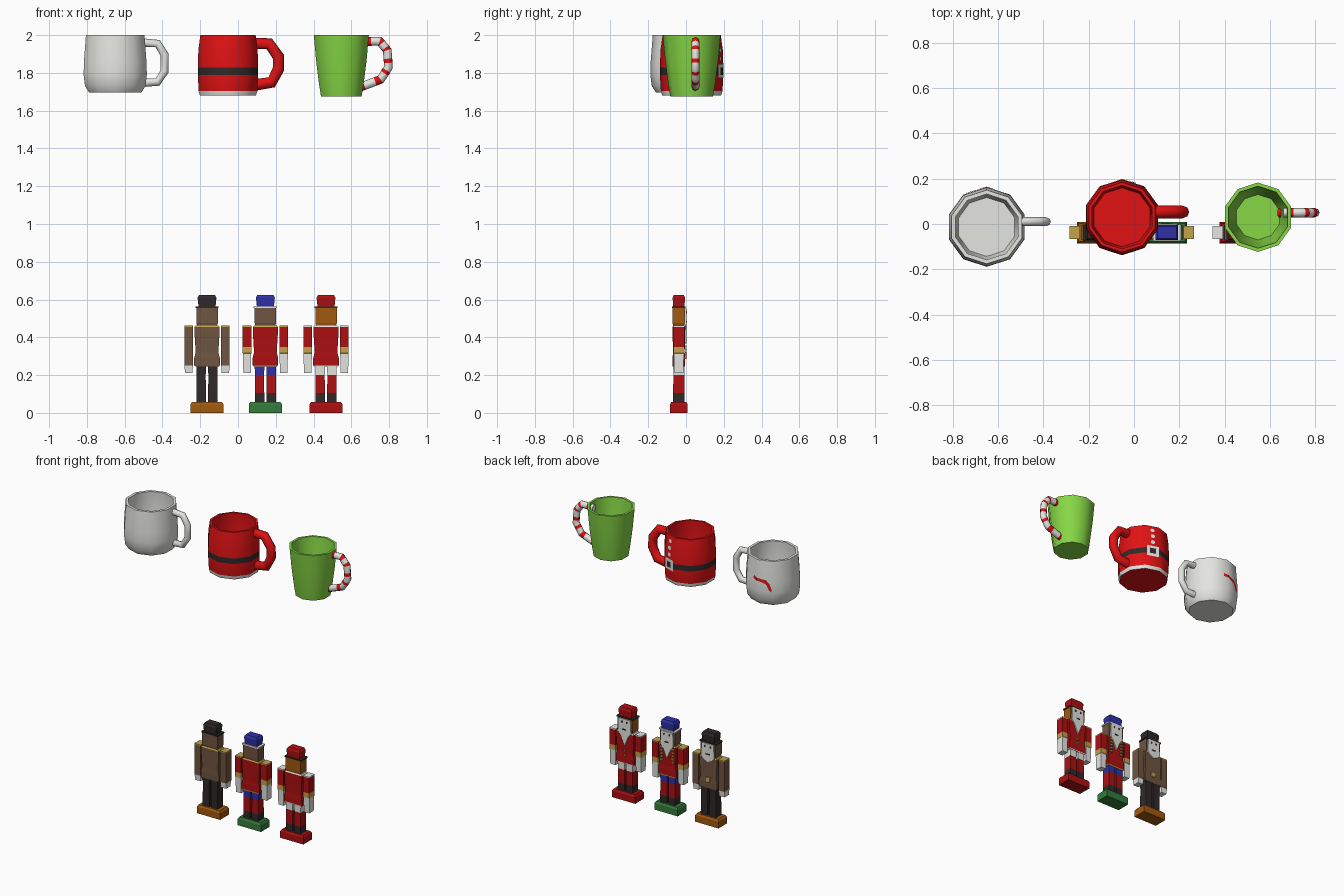
import bpy, bmesh, math
from mathutils import Vector

if "Cube" in bpy.data.objects:
    bpy.data.objects.remove(bpy.data.objects["Cube"])

COLOURS = {
    "white": (0.78, 0.78, 0.75), "bright_red": (0.75, 0.006, 0.007),
    "crimson": (0.42, 0.005, 0.006), "lime": (0.24, 0.68, 0.06),
    "green": (0.035, 0.2, 0.045), "brown": (0.16, 0.09, 0.05),
    "dark": (0.03, 0.022, 0.022), "orange": (0.36, 0.1, 0.005),
    "gold": (0.55, 0.36, 0.07), "blue": (0.03, 0.03, 0.4),
}
MATS = {}
for n, c in COLOURS.items():
    MATS[n] = bpy.data.materials.new(n)
    MATS[n].diffuse_color = (*c, 1)


def finish(name, bm, faces, smooth=None, fix=True):
    """Turn a bmesh into an object; faces = [(face, colour name)]."""
    used = []
    for f, c in faces:
        if c not in used:
            used.append(c)
        f.material_index = used.index(c)
    if fix:
        bmesh.ops.recalc_face_normals(bm, faces=bm.faces)
    me = bpy.data.meshes.new(name)
    bm.to_mesh(me)
    bm.free()
    for c in used:
        me.materials.append(MATS[c])
    ob = bpy.data.objects.new(name, me)
    bpy.context.collection.objects.link(ob)
    if smooth:
        bpy.ops.object.select_all(action='DESELECT')
        ob.select_set(True)
        bpy.context.view_layer.objects.active = ob
        bpy.ops.object.shade_smooth_by_angle(angle=math.radians(smooth))
    return ob


def loft(name, rings, cols, smooth=None):
    """Skin a list of rings of points; one colour per band, both ends capped."""
    bm = bmesh.new()
    vs = [[bm.verts.new(p) for p in r] for r in rings]
    n = len(vs[0])
    faces = [(bm.faces.new(vs[0]), cols[0]), (bm.faces.new(vs[-1]), cols[-1])]
    for i, c in enumerate(cols):
        a, b = vs[i], vs[i + 1]
        for k in range(n):
            faces.append((bm.faces.new((a[k], a[(k + 1) % n], b[(k + 1) % n], b[k])), c))
    return finish(name, bm, faces, smooth)


def column(name, x, levels, cols, y=-0.038):
    """Rectangular column; levels = [(z, half width, half depth)]."""
    rings = [[(x + sx * w, y + sy * d, z) for sx, sy in ((-1, -1), (1, -1), (1, 1), (-1, 1))]
             for z, w, d in levels]
    return loft(name, rings, cols)


def plate(name, x, pts, col, y=-0.006, t=0.008):
    """Thin flat plate on the +y side; pts are (x, z)."""
    return loft(name, [[(x + px, yy, z) for px, z in pts] for yy in (y, y + t)], [col])


def rect(x0, x1, z0, z1):
    return [(x0, z0), (x1, z0), (x1, z1), (x0, z1)]


# ---------- mugs ----------
def mug(name, cx, cy, outer, cols, inner, col):
    """Ten-sided cup: outer wall going up, then inner wall going down."""
    prof = outer + inner
    cols = cols + [col] * (len(prof) - 1 - len(cols))
    rings = [[(cx + r * math.cos(math.radians(90 + 36 * k)),
               cy + r * math.sin(math.radians(90 + 36 * k)), z) for k in range(10)]
             for r, z in prof]
    return loft(name + "_cup", rings, cols, 50)


def on_wall(cx, cy, outer, az, z, off):
    """Point just outside the ten-sided wall."""
    for (r0, z0), (r1, z1) in zip(outer, outer[1:]):
        if z0 <= z <= z1:
            r = r0 + (r1 - r0) * (z - z0) / (z1 - z0)
            break
    d = (az % 36) - 0
    r = r * math.cos(math.radians(18)) / math.cos(math.radians((az - 72 + 18) % 36 - 18)) + off
    return (cx + r * math.cos(math.radians(az)), cy + r * math.sin(math.radians(az)), z)


def decal(name, cx, cy, outer, strip, col, off=0.004):
    """Painted strip; strip = [(azimuth, low z, high z)] with azimuth falling."""
    bm = bmesh.new()
    vs = [[bm.verts.new(on_wall(cx, cy, outer, a, z, off)) for z in (lo, hi)]
          for a, lo, hi in strip]
    faces = [(bm.faces.new((b[0], a[0], a[1], b[1])), col) for a, b in zip(vs, vs[1:])]
    return finish(name, bm, faces, fix=False)


def handle(name, y, path, r, col, stripe=None, subs=1):
    pts = [Vector(p) for p in path]
    fine = [a.lerp(b, i / subs) for a, b in zip(pts, pts[1:]) for i in range(subs)] + [pts[-1]]
    rings = []
    for i, p in enumerate(fine):
        t = (fine[min(i + 1, len(fine) - 1)] - fine[max(i - 1, 0)]).normalized()
        nrm = Vector((-t.y, t.x))
        rings.append([(p.x + nrm.x * r * math.cos(a), y + 0.9 * r * math.sin(a),
                       p.y + nrm.y * r * math.cos(a))
                      for a in (math.tau * k / 8 for k in range(8))])
    cols = [stripe if stripe and i % 3 == 1 else col for i in range(len(fine) - 1)]
    return loft(name + "_handle", rings, cols, 60)


# white mug with a red squiggle
W = (-0.65, -0.013)
w_out = [(0.145, 1.695), (0.168, 1.73), (0.176, 1.79), (0.174, 1.86), (0.163, 2.0)]
mug("white_mug", *W, w_out, ["white"] * 4, [(0.145, 2.0), (0.155, 1.85), (0.13, 1.72)], "white")
handle("white_mug", 0.01, [(-0.5, 1.96), (-0.425, 1.955), (-0.388, 1.895), (-0.388, 1.81),
                           (-0.425, 1.752), (-0.51, 1.747)], 0.022, "white")
decal("white_mug_squiggle", *W, w_out, [(122, 1.795, 1.815), (117, 1.805, 1.85), (110, 1.845, 1.872),
      (100, 1.855, 1.875), (90, 1.862, 1.882), (80, 1.868, 1.89)], "bright_red")

# red mug with belt, buckle, buttons and white hem
R = (-0.053, 0.03)
r_out = [(0.156, 1.68), (0.163, 1.703), (0.168, 1.79), (0.168, 1.828), (0.165, 1.92), (0.154, 2.0)]
mug("red_mug", *R, r_out, ["white", "bright_red", "dark", "bright_red", "bright_red"],
    [(0.14, 2.0), (0.148, 1.85), (0.13, 1.71)], "bright_red")
bpy.data.objects["red_mug_cup"].data.polygons[0].material_index = 1   # red underside
handle("red_mug", 0.053, [(0.08, 1.955), (0.165, 1.955), (0.214, 1.885), (0.214, 1.82),
                          (0.178, 1.75), (0.08, 1.735)], 0.031, "bright_red")
decal("buckle_frame", *R, r_out, [(86, 1.772, 1.846), (58, 1.772, 1.846)], "white")
decal("buckle_centre", *R, r_out, [(79, 1.79, 1.828), (65, 1.79, 1.828)], "dark", 0.007)
for i, z in enumerate((1.875, 1.92, 1.965)):
    decal(f"mug_button_{i}", *R, r_out, [(77, z - 0.006, z + 0.006), (74, z - 0.013, z + 0.013),
          (70, z - 0.013, z + 0.013), (67, z - 0.006, z + 0.006)], "white")

# green tapered mug with striped handle
G = (0.547, 0.03)
g_out = [(0.113, 1.675), (0.124, 1.74), (0.141, 1.87), (0.153, 2.0)]
mug("green_mug", *G, g_out, ["lime"] * 3, [(0.137, 2.0), (0.126, 1.87), (0.1, 1.7)], "lime")
handle("green_mug", 0.05, [(0.66, 1.965), (0.75, 1.968), (0.79, 1.92), (0.797, 1.83),
                           (0.755, 1.765), (0.64, 1.722)], 0.023, "white", "bright_red", 4)


# ---------- wooden figures ----------
def figure(tag, x, base, hat, brim, head, coat, leg, cuff, shoulder, hem, beard_tip):
    n = lambda part: f"{tag}_{part}"
    column(n("base"), x, [(0, 0.088, 0.047), (0.045, 0.088, 0.047), (0.057, 0.08, 0.04)],
           [base, base])
    for side, s in (("left", -1), ("right", 1)):
        column(n("leg_" + side), x + s * 0.031, [(0.055, 0.025, 0.03), (0.105, 0.025, 0.03),
               (0.2, 0.024, 0.029), (0.25, 0.026, 0.03)], leg)
        # arm: hand, cuff, sleeve, shoulder trim
        z1, z2 = cuff
        column(n("arm_" + side), x + s * 0.097,
               [(0.212, 0.02, 0.024), (z1, 0.022, 0.027), (z1 + 0.001, 0.023, 0.029),
                (z2, 0.023, 0.029), (0.455, 0.023, 0.029), (0.462, 0.023, 0.029)],
               ["white", "white", "gold" if z2 - z1 > 0.01 else coat, coat, shoulder])
    # torso with flared skirt
    column(n("torso"), x, [(0.245, 0.06, 0.032), (0.252, 0.068, 0.033), (0.29, 0.068, 0.033),
           (0.32, 0.06, 0.031), (0.42, 0.066, 0.033), (0.455, 0.066, 0.033), (0.463, 0.06, 0.03)],
           [hem, coat, coat, coat, coat, shoulder])
    column(n("head"), x, [(0.462, 0.052, 0.03), (0.475, 0.057, 0.033), (0.556, 0.057, 0.033)],
           [head, head])
    column(n("brim"), x, [(0.555, 0.062, 0.036), (0.564, 0.062, 0.036)], [brim])
    column(n("hat"), x, [(0.562, 0.045, 0.03), (0.61, 0.05, 0.033), (0.625, 0.042, 0.026)],
           [hat, hat])
    # face side: whiskers, moustache, eyes
    plate(n("beard"), x, [(-0.045, 0.553), (-0.05, 0.46), (-0.03, 0.44), (0, beard_tip),
                          (0.03, 0.44), (0.05, 0.46), (0.045, 0.553)], "white")
    plate(n("mouth"), x, rect(-0.014, 0.014, 0.478, 0.486), "dark", 0.0, 0.004)
    for side, s in (("left", -1), ("right", 1)):
        plate(n("eye_" + side), x, rect(s * 0.02 - 0.005, s * 0.02 + 0.005, 0.527, 0.539),
              "dark", 0.0, 0.004)


figure("brown_figure", -0.164, "orange", "dark", "dark", "brown", "brown",
       ["dark"] * 3, (0.25, 0.252), "gold", "brown", 0.425)
plate("brown_figure_pocket", -0.164, [(-0.02, 0.325), (-0.012, 0.29), (0.016, 0.285), (0.02, 0.32)], "gold")

figure("blue_hat_figure", 0.145, "green", "blue", "white", "brown", "crimson",
       ["dark", "crimson", "blue"], (0.315, 0.35), "gold", "gold", 0.37)
for s in (-1, 1):                                   # gold chest braid
    for i in range(5):
        z = 0.345 + 0.022 * i
        plate(f"braid_{s}_{i}", 0.145, rect(s * 0.042 - 0.01, s * 0.042 + 0.01, z, z + 0.012), "gold")

figure("red_hat_figure", 0.466, "crimson", "crimson", "dark", "orange", "crimson",
       ["dark", "crimson", "white"], (0.315, 0.35), "white", "white", 0.37)
for i in range(2):                                  # coat buttons
    z = 0.3 + 0.03 * i
    plate(f"coat_button_{i}", 0.466, rect(-0.006, 0.006, z, z + 0.012), "gold")

for m in bpy.data.materials:
    if m.users and not m.is_grease_pencil:
        m.use_nodes = True
        m.node_tree.nodes["Principled BSDF"].inputs["Base Color"].default_value = m.diffuse_color
